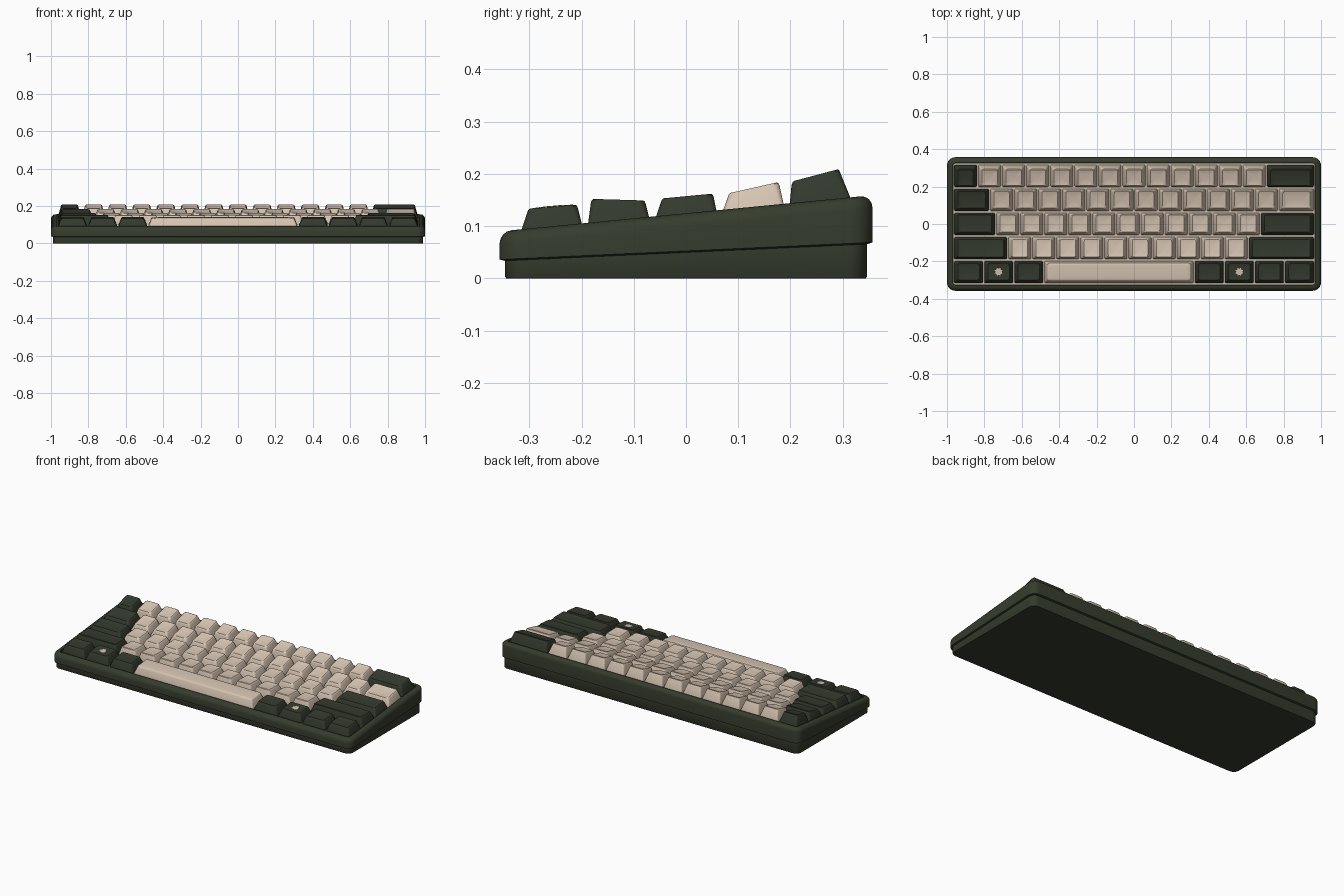
import bpy, bmesh, math

if "Cube" in bpy.data.objects:
    bpy.data.objects.remove(bpy.data.objects["Cube"])


def material(name, rgb):
    m = bpy.data.materials.new(name)
    m.use_nodes = True
    m.diffuse_color = (*rgb, 1)
    bsdf = m.node_tree.nodes["Principled BSDF"]
    bsdf.inputs["Base Color"].default_value = (*rgb, 1)
    bsdf.inputs["Roughness"].default_value = 0.6
    return m


CASE = material("dark green case", (0.036, 0.045, 0.026))
DARK = material("dark green keys", (0.034, 0.042, 0.027))
CREAM = material("warm cream", (0.68, 0.56, 0.45))
U = 0.1287          # key pitch
made = []


def rim_z(y):       # sloping top plane of the case
    return 0.092 + 0.097 * (y + 0.335)


def seam_z(y):      # sloping joint between case and foot
    return 0.033 + 0.046 * (y + 0.358)


def ring(bm, cx, cy, hx, hy, r, height, segs=4):
    """Rounded rectangle of vertices, lifted by a height function of y."""
    verts = []
    for q, (sx, sy) in enumerate([(1, 1), (-1, 1), (-1, -1), (1, -1)]):
        for i in range(segs + 1):
            a = math.pi / 2 * (q + i / segs)
            x = cx + sx * (hx - r) + r * math.cos(a)
            y = cy + sy * (hy - r) + r * math.sin(a)
            verts.append(bm.verts.new((x, y, height(y))))
    return verts


def loft(name, rings, bm, mat):
    """Skin the rings, cap both ends and make an object."""
    for a, b in zip(rings, rings[1:]):
        for i in range(len(a)):
            j = (i + 1) % len(a)
            bm.faces.new((a[i], a[j], b[j], b[i]))
    bm.faces.new(rings[0][::-1])
    bm.faces.new(rings[-1])
    bmesh.ops.recalc_face_normals(bm, faces=bm.faces)
    me = bpy.data.meshes.new(name)
    bm.to_mesh(me)
    bm.free()
    me.materials.append(mat)
    ob = bpy.data.objects.new(name, me)
    bpy.context.collection.objects.link(ob)
    made.append(ob)
    return ob


# Foot: wedge under the case
bm = bmesh.new()
loft("foot", [
    ring(bm, 0, 0, 0.988, 0.344, 0.035, lambda y: 0, 6),
    ring(bm, 0, 0, 0.99, 0.346, 0.037, lambda y: 0.003, 6),
    ring(bm, 0, 0, 0.99, 0.346, 0.037, lambda y: seam_z(y) + 0.004, 6),
], bm, CASE)

# Upper case: outer wall, rounded shoulder, flat rim, recessed tray
bm = bmesh.new()
rings = [ring(bm, 0, 0, 0.99, 0.347, 0.035, seam_z, 6),
         ring(bm, 0, 0, 1.0, 0.357, 0.045, lambda y: seam_z(y) + 0.003, 6)]
for k in range(5):
    a = math.pi / 2 * k / 4
    inset, drop = 0.023 * (1 - math.cos(a)), 0.024 * (1 - math.sin(a))
    rings.append(ring(bm, 0, 0, 1 - inset, 0.357 - inset, 0.045 - inset,
                      lambda y, d=drop: rim_z(y) - d, 6))
for d in (0, 0.02):
    rings.append(ring(bm, 0, 0, 0.968, 0.325, 0.012, lambda y, d=d: rim_z(y) - d, 6))
loft("upper_case", rings, bm, CASE)

# Switch plate in the tray
bm = bmesh.new()
loft("switch_plate", [
    ring(bm, 0, 0, 0.966, 0.323, 0.01, lambda y, d=d: rim_z(y) - d) for d in (0.018, 0.012)
], bm, CREAM)


def keycap(name, x, y, width, top, mat, dish):
    """Tapered keycap whose top runs from (yf, zf) to (yb, zb)."""
    yf, zf, yb, zb = top
    hx, hy = width * U / 2 - 0.004, U / 2 - 0.005
    tx, ty, tc = hx - 0.017, (yb - yf) / 2, (yb + yf) / 2

    def plane(drop):
        return lambda v: zf + (zb - zf) * (v - yf) / (yb - yf) - drop

    bm = bmesh.new()
    rings = [ring(bm, x, y, hx, hy, 0.008, lambda v: rim_z(v) - 0.013),
             ring(bm, x, y, hx, hy, 0.008, lambda v: rim_z(v) - 0.006),
             ring(bm, x, tc, tx + 0.003, ty + 0.003, 0.013, plane(0.007)),
             ring(bm, x, tc, tx + 0.001, ty + 0.001, 0.012, plane(0.002)),
             ring(bm, x, tc, tx - 0.002, ty - 0.002, 0.011, plane(0))]
    for t in (0.25, 0.5, 0.75):
        off = ty * t
        rings.append(ring(bm, x, tc, tx - off, ty - off, 0.011 * (1 - t),
                          plane(dish * (1 - (1 - t) ** 2))))
    loft(name, rings, bm, mat)


# Each row: name, centre line, sculpted top, key widths, and cream key range
ROWS = [
    ("number", 2, (0.205, 0.186, 0.292, 0.209), [1] * 13 + [2], (1, 12)),
    ("upper", 1, (0.083, 0.163, 0.176, 0.184), [1.5] + [1] * 12 + [1.5], (1, 13)),
    ("home", 0, (-0.045, 0.153, 0.050, 0.162), [1.75] + [1] * 11 + [2.25], (1, 11)),
    ("lower", -1, (-0.179, 0.152, -0.080, 0.149), [2.25] + [1] * 10 + [2.75], (1, 10)),
    ("bottom", -2, (-0.301, 0.133, -0.210, 0.141), [1.25] * 3 + [6.25] + [1.25] * 4, (3, 3)),
]
for row, n, top, widths, (first, last) in ROWS:
    x = -7.5 * U
    for i, w in enumerate(widths):
        cream = first <= i <= last
        label = "space_bar" if w > 6 else f"{row}_row_key_{i + 1}"
        keycap(label, x + w * U / 2, n * U, w, top, CREAM if cream else DARK,
               -0.002 if w > 6 else 0.004)
        x += w * U

# Small cream rosettes on two bottom row keys
for side, cx in (("right", -5.625 * U), ("left", 4.375 * U)):
    bm = bmesh.new()
    loops = []
    for lift in (0.130, 0.1355):
        loop = []
        for k in range(16):
            r = 0.023 if k % 2 else 0.016
            a = math.tau * k / 16
            y = r * math.sin(a)
            loop.append(bm.verts.new((cx + r * math.cos(a), -0.2555 + y, lift + 0.088 * y)))
        loops.append(loop)
    loft(f"{side}_rosette", loops, bm, CREAM)

# Smooth shading with crisp edges kept
bpy.ops.object.select_all(action="DESELECT")
for ob in made:
    ob.select_set(True)
bpy.context.view_layer.objects.active = made[0]
bpy.ops.object.shade_smooth_by_angle(angle=math.radians(35))
